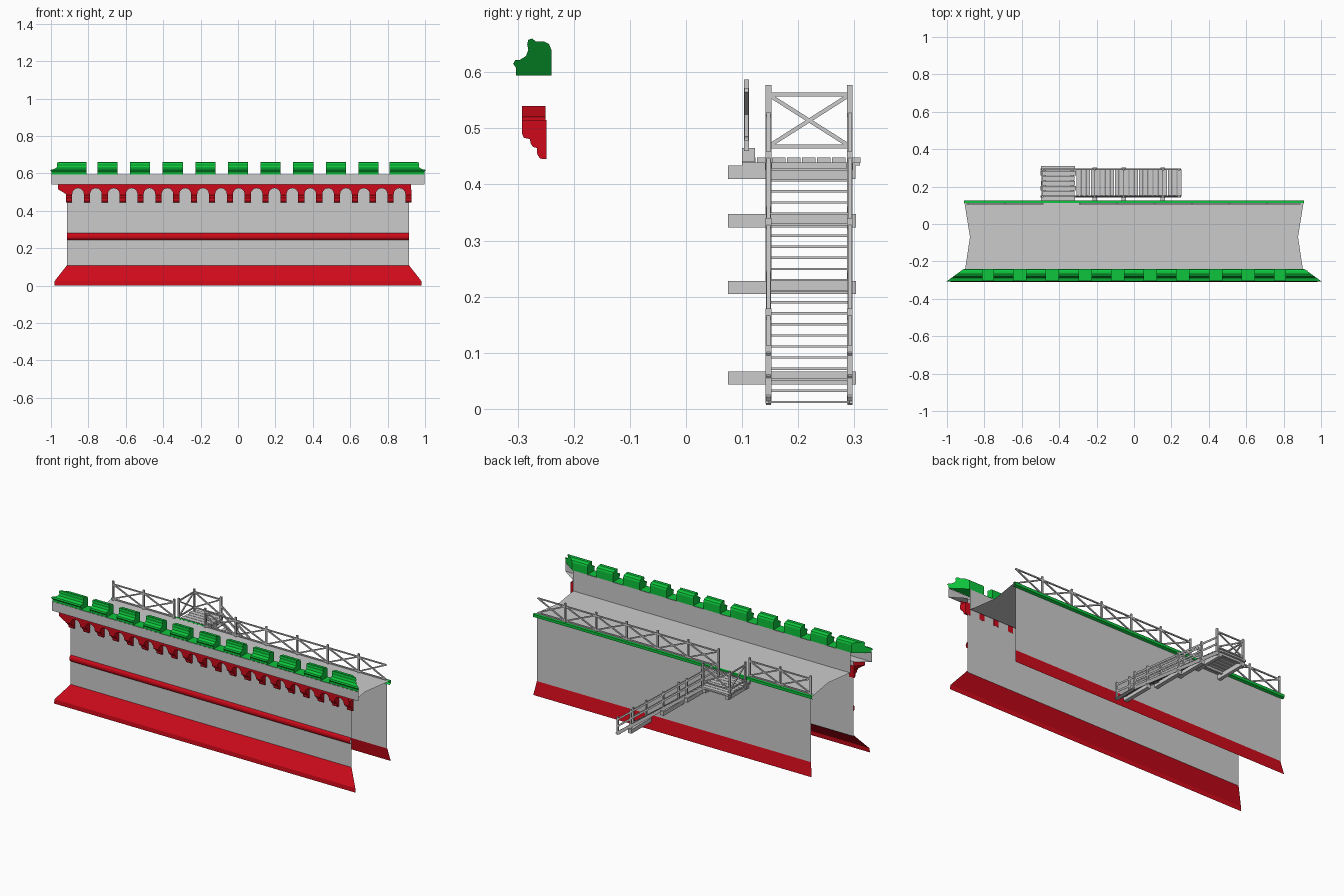
import bpy, bmesh
from math import sin, cos, pi
from mathutils import Vector, Matrix

if "Cube" in bpy.data.objects:
    bpy.data.objects.remove(bpy.data.objects["Cube"])


def material(name, rgb):
    m = bpy.data.materials.new(name)
    m.diffuse_color = (*rgb, 1)
    m.use_nodes = True
    m.node_tree.nodes["Principled BSDF"].inputs["Base Color"].default_value = m.diffuse_color
    return m


RED = material("red", (0.62, 0.003, 0.01))
GREEN = material("green", (0.004, 0.56, 0.045))


def finish(name, bm, mat=None):
    bmesh.ops.recalc_face_normals(bm, faces=bm.faces)
    me = bpy.data.meshes.new(name)
    bm.to_mesh(me)
    bm.free()
    ob = bpy.data.objects.new(name, me)
    bpy.context.collection.objects.link(ob)
    if mat:
        me.materials.append(mat)
    return ob


def sweep(bm, profile, left, right, closed=False):
    """Run a (y, z) profile along x; the ends are numbers or functions of y."""
    def ring(end):
        return [bm.verts.new((end(y) if callable(end) else end, y, z)) for y, z in profile]
    a, b = ring(left), ring(right)
    n = len(a)
    for i in range(n if closed else n - 1):
        j = (i + 1) % n
        bm.faces.new((a[i], a[j], b[j], b[i]))
    if closed:
        bm.faces.new(a)
        bm.faces.new(b)


def swept(name, profile, left, right, mat=None):
    bm = bmesh.new()
    sweep(bm, profile, left, right)
    return finish(name, bm, mat)


def bar(bm, p, q, w=0.009, h=0.009):
    """Rectangular timber between two points."""
    p, q = Vector(p), Vector(q)
    d = q - p
    rot = d.to_track_quat('Z', 'Y').to_matrix().to_4x4()
    m = Matrix.Translation((p + q) / 2) @ rot @ Matrix.Diagonal((w, h, d.length, 1))
    bmesh.ops.create_cube(bm, size=1, matrix=m)


def box(bm, x0, x1, y0, y1, z0, z1):
    m = Matrix.Translation(((x0 + x1) / 2, (y0 + y1) / 2, (z0 + z1) / 2))
    bmesh.ops.create_cube(bm, size=1, matrix=m @ Matrix.Diagonal((x1 - x0, y1 - y0, z1 - z0, 1)))


def cross_bay(bm, p, q, zlo, zhi, t=0.007):
    """Railing bay: two rails and a diagonal cross."""
    for a, b in ((zlo, zlo), (zhi, zhi), (zlo, zhi), (zhi, zlo)):
        bar(bm, (*p, a), (*q, b), t, t)


# Mitred ends of the front mouldings
def mitre(y):
    return 0.91 + max(0, -0.24 - y) * 1.38


def mitre_left(y):
    return -mitre(y)


DECK = 0.474

# Wall faces (open ended shell)
swept("front_wall", [(-0.25, 0.1), (-0.25, 0.54)], -0.915, 0.915)
swept("back_wall", [(0.112, 0.075), (0.112, DECK - 0.02)], -0.893, 0.893)
swept("parapet", [(-0.25, 0.54), (-0.304, 0.54), (-0.304, 0.594)], mitre_left, mitre)
swept("parapet_inside", [(-0.24, 0.594), (-0.24, DECK)], -0.905, 0.905)


# Flat walkway with notched ends
def notch(y):
    return 0.877 + (0.16 * (y + 0.07) if y > -0.07 else -0.15 * (y + 0.07))


swept("walkway", [(0.115, DECK), (-0.07, DECK), (-0.24, DECK)], lambda y: -notch(y), notch)

# Sloping plinths and string course
swept("front_plinth", [(-0.25, 0.108), (-0.308, 0.025), (-0.31, 0)],
      lambda y: -0.915 - (-0.25 - y) * 1.12, lambda y: 0.915 + (-0.25 - y) * 1.12, RED)
swept("back_plinth", [(0.112, 0.08), (0.126, 0)],
      lambda y: -0.893 - (y - 0.112), lambda y: 0.893 + (y - 0.112), RED)
swept("string_course", [(-0.25 - 0.013 * sin(pi * i / 6), 0.263 - 0.018 * cos(pi * i / 6))
                        for i in range(7)], -0.915, 0.915, RED)
swept("walkway_edge", [(0.112, DECK + 0.002), (0.126, DECK + 0.002), (0.126, DECK - 0.014),
                       (0.112, DECK - 0.02)], -0.91, 0.91, GREEN)

# Stepped corbels
PITCH, FIRST = 0.0955, -0.903
centres = [FIRST + PITCH * i for i in range(20)]
corbel = [(-0.249, 0.515), (-0.292, 0.515), (-0.292, 0.49), (-0.289, 0.483), (-0.278, 0.481),
          (-0.277, 0.473), (-0.273, 0.467), (-0.266, 0.465), (-0.265, 0.454),
          (-0.261, 0.447), (-0.255, 0.445), (-0.249, 0.445)]
bm = bmesh.new()
for c in centres:
    sweep(bm, corbel, c - 0.0165, c + 0.0165, True)
finish("corbels", bm, RED)

# Arched band joining the corbels
bm = bmesh.new()
outline = [(-0.962, 0.54), (-0.962, 0.515), (-0.92, 0.49)]
for c in centres[:-1]:
    m = c + PITCH / 2
    outline += [(m - 0.031 * cos(pi * k / 8), 0.49 + 0.031 * sin(pi * k / 8)) for k in range(9)]
outline += [(0.926, 0.49), (0.926, 0.54)]
front = [bm.verts.new((x, -0.292, z)) for x, z in outline]
back = [bm.verts.new((max(x, -0.918), -0.25, z)) for x, z in outline]
bm.faces.new(front)
for i in range(len(front) - 2):
    bm.faces.new((front[i], front[i + 1], back[i + 1], back[i]))
finish("arched_band", bm, RED)

# Moulded merlons and the coping between them
merlon = [(-0.24, 0.594), (-0.24, 0.64), (-0.244, 0.65), (-0.254, 0.655), (-0.268, 0.655),
          (-0.274, 0.66), (-0.281, 0.658), (-0.283, 0.65), (-0.281, 0.64), (-0.285, 0.629),
          (-0.296, 0.622), (-0.304, 0.622), (-0.308, 0.615), (-0.303, 0.608), (-0.303, 0.594)]
bm = bmesh.new()
for i in range(-4, 5):
    sweep(bm, merlon, i * 0.1745 - 0.054, i * 0.1745 + 0.054, True)
sweep(bm, merlon, 0.81, mitre, True)
sweep(bm, merlon, mitre_left, -0.81, True)
finish("merlons", bm, GREEN)
swept("coping", [(-0.24, 0.595), (-0.304, 0.595)], mitre_left, mitre, GREEN)

# Walkway railing, with a gap at the landing
bm = bmesh.new()
RY = 0.108
posts = [-0.89 + 0.2 * i for i in range(9)]
for i, x in enumerate(posts):
    bar(bm, (x, RY, 0.46), (x, RY, 0.587), 0.01, 0.009)
    if i in (2, 3):
        box(bm, x - 0.01, x + 0.01, 0.1, 0.123, 0.441, 0.465)
    if i != 2:
        cross_bay(bm, (x, RY), (min(x + 0.2, 0.89), RY), 0.482, 0.568)
finish("walkway_railing", bm)

# Landing planks, joists and frame
X0, X1, Y0, Y1 = -0.5, -0.315, 0.147, 0.292
bm = bmesh.new()
for i in range(8):
    y = 0.112 + i * 0.0267
    s = 0.004 * (i % 3)
    box(bm, X0 + s, X1 + 0.004 - s, y - 0.012, y + 0.012, 0.438, 0.448)
for x in (X0 + 0.02, X1 - 0.015):
    box(bm, x - 0.01, x + 0.01, 0.075, 0.302, 0.41, 0.434)
    box(bm, x - 0.008, x + 0.008, 0.1, 0.31, 0.434, 0.439)
for y in (Y0, Y1):
    box(bm, X0, X1, y - 0.006, y + 0.006, 0.426, 0.438)
finish("landing", bm)

# Landing railing on the outer and far sides
bm = bmesh.new()
for x, y in ((X0 + 0.01, Y0), (X0 + 0.01, Y1), (X1, Y1)):
    bar(bm, (x, y, 0.42), (x, y, 0.577), 0.01, 0.01)
bar(bm, (X1, Y0, 0.42), (X1, Y0, 0.525), 0.01, 0.01)
cross_bay(bm, (X0 + 0.01, Y0), (X0 + 0.01, Y1), 0.468, 0.56)
cross_bay(bm, (X0 + 0.01, Y1), (X1, Y1), 0.468, 0.56)
finish("landing_railing", bm)


# Stair: stringers, treads, wall beams and handrails
def slope(x):
    return 0.44 - 0.768 * (x + 0.315)


XB = 0.245
bm = bmesh.new()
for y in (Y0, Y1):
    bar(bm, (X1, y, slope(X1) - 0.008), (XB, y, slope(XB) + 0.004), 0.009, 0.018)
N = 22
for i in range(N):
    x = X1 + 0.018 + (XB - X1 - 0.02) * i / (N - 1)
    box(bm, x - 0.011, x + 0.011, Y0, Y1, slope(x) - 0.001, slope(x) + 0.003)
finish("stair", bm)

bm = bmesh.new()
for x in (-0.21, -0.055, 0.155):
    z = slope(x) - 0.024
    box(bm, x - 0.012, x + 0.012, 0.075, 0.303, z - 0.012, z + 0.012)
finish("stair_beams", bm)

bm = bmesh.new()
for y in (Y0, Y1):
    for x in (-0.21, -0.055, 0.155, XB - 0.005):
        bar(bm, (x, y, max(0.01, slope(x) - 0.03)), (x, y, slope(x) + 0.1), 0.01, 0.01)
    for h in (0.045, 0.085):
        bar(bm, (X1, y, slope(X1) + h), (XB, y, slope(XB) + h), 0.007, 0.01)
finish("stair_handrails", bm)
